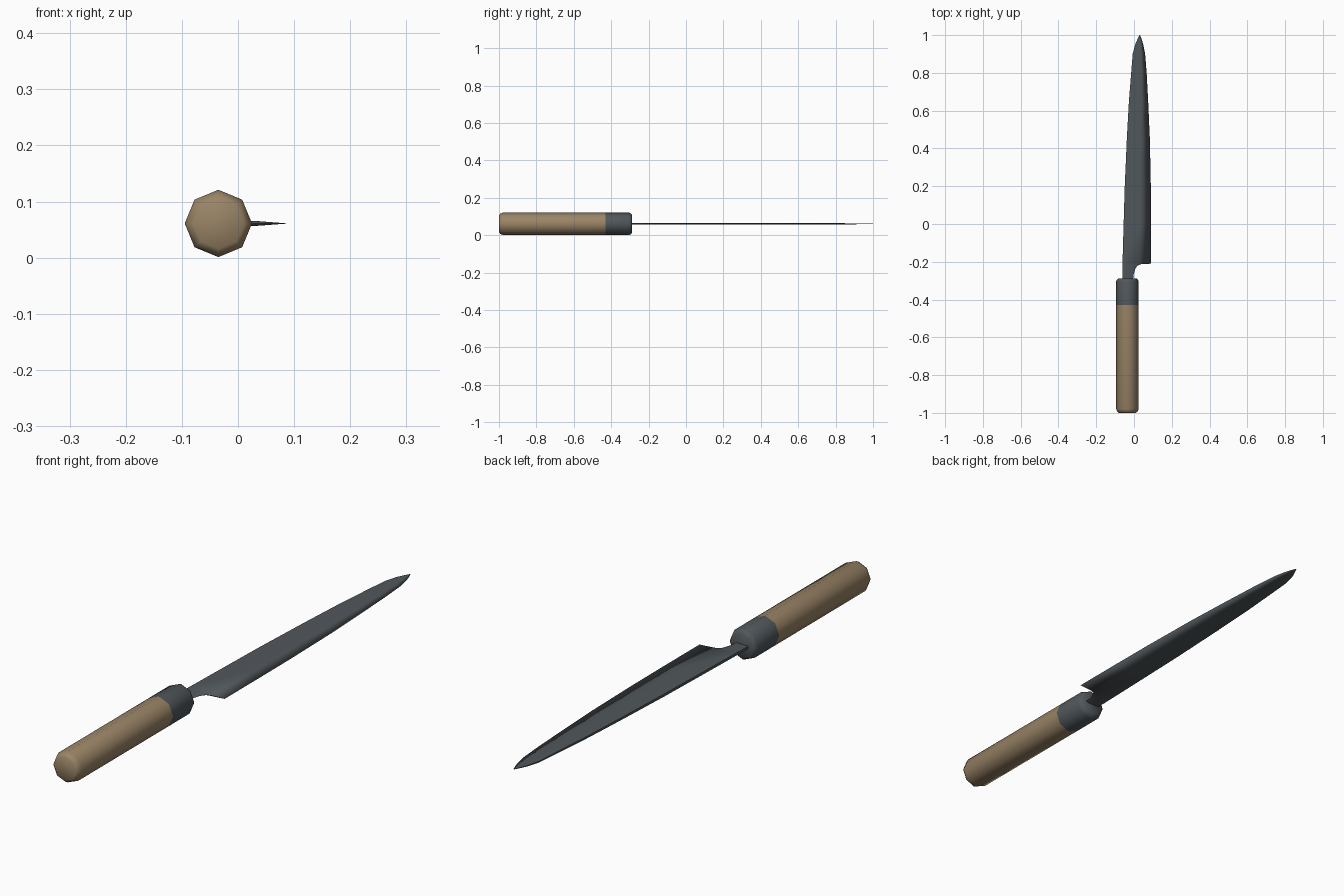
import bpy, bmesh
from math import sin, cos, pi, radians

cube = bpy.data.objects.get("Cube")
if cube:
    bpy.data.objects.remove(cube, do_unlink=True)

HANDLE_X, MID_Z = -0.035, 0.061


def material(name, rgb):
    m = bpy.data.materials.new(name)
    m.use_nodes = True
    color = (*rgb, 1)
    m.diffuse_color = color
    m.node_tree.nodes["Principled BSDF"].inputs["Base Color"].default_value = color
    return m


wood = material("warm wood", (0.32, 0.23, 0.133))
steel = material("dark steel", (0.083, 0.096, 0.106))


def loft(name, rings, mat, sharp_angle):
    """Skin a row of equal-sized cross-sections and cap both ends."""
    bm = bmesh.new()
    rows = [[bm.verts.new(p) for p in ring] for ring in rings]
    n = len(rows[0])
    for a, b in zip(rows, rows[1:]):
        for i in range(n):
            j = (i + 1) % n
            bm.faces.new((a[i], a[j], b[j], b[i]))
    bm.faces.new(rows[0])
    bm.faces.new(rows[-1])
    bmesh.ops.recalc_face_normals(bm, faces=bm.faces)
    for f in bm.faces:
        f.smooth = True
    # knife-thin folds stay smooth, ordinary corners are sharp
    for e in bm.edges:
        e.smooth = not radians(sharp_angle) < e.calc_face_angle(0) < radians(150)
    mesh = bpy.data.meshes.new(name)
    bm.to_mesh(mesh)
    bm.free()
    mesh.materials.append(mat)
    ob = bpy.data.objects.new(name, mesh)
    bpy.context.collection.objects.link(ob)
    return ob


def octagon(y, r):
    return [(HANDLE_X + r * cos(k * pi / 4), y, MID_Z + r * sin(k * pi / 4))
            for k in range(8)]


# Octagonal grip and ferrule with chamfered ends
loft("wooden_handle", [octagon(y, r) for y, r in
     ((-1, 0.045), (-0.993, 0.054), (-0.978, 0.06), (-0.43, 0.06))], wood, 50)
loft("ferrule", [octagon(y, r) for y, r in
     ((-0.43, 0.06), (-0.305, 0.06), (-0.295, 0.056), (-0.288, 0.048))], steel, 50)


# Blade: spine x, ridge x, cutting edge x and half thickness along y
def section(y, spine, ridge, edge, half):
    return [(spine, y, MID_Z + half), (ridge, y, MID_Z + half * 0.9),
            (edge, y, MID_Z), (ridge, y, MID_Z - half * 0.9),
            (spine, y, MID_Z - half)]


stations = (
    (-0.32, -0.062, -0.012, -0.006, 0.005),
    (-0.27, -0.062, -0.010, -0.003, 0.005),
    (-0.24, -0.062, -0.004, 0.006, 0.005),
    (-0.222, -0.061, 0.004, 0.016, 0.005),
    (-0.213, -0.061, 0.016, 0.036, 0.005),
    (-0.21, -0.061, 0.027, 0.09, 0.005),
    (0.0, -0.055, 0.029, 0.09, 0.005),
    (0.2, -0.049, 0.031, 0.089, 0.005),
    (0.45, -0.038, 0.034, 0.084, 0.0045),
    (0.65, -0.027, 0.036, 0.075, 0.004),
    (0.8, -0.015, 0.036, 0.067, 0.0035),
    (0.9, -0.007, 0.035, 0.059, 0.0025),
    (0.95, 0.006, 0.034, 0.049, 0.0018),
    (0.98, 0.019, 0.032, 0.04, 0.001),
    (1.0, 0.029, 0.031, 0.032, 0.0004),
)
loft("blade", [section(*s) for s in stations], steel, 50)
